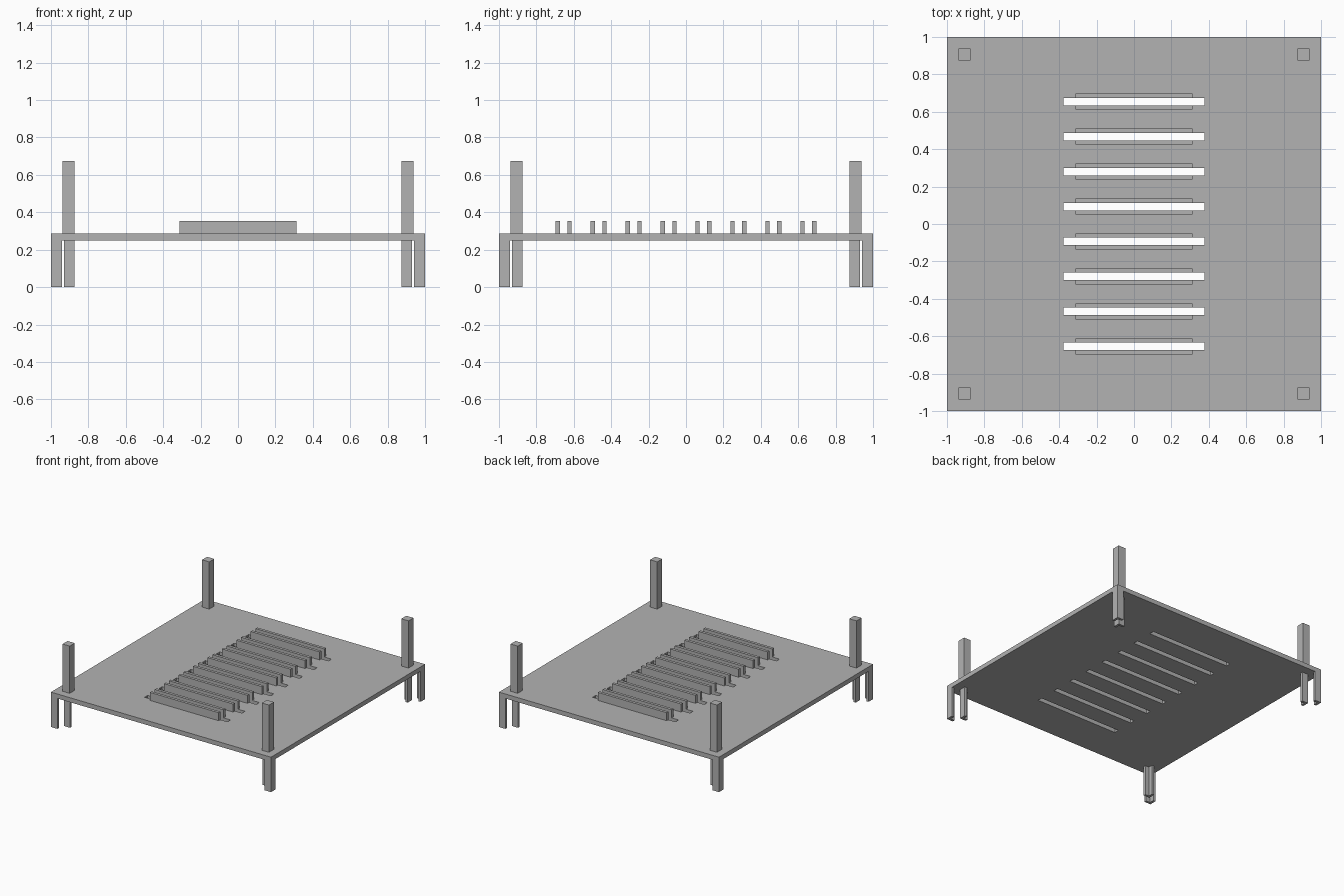
import bpy
import bmesh

if "Cube" in bpy.data.objects:
    bpy.data.objects.remove(bpy.data.objects["Cube"], do_unlink=True)

grey = bpy.data.materials.new("plain_grey")
grey.use_nodes = True
colour = (0.45, 0.45, 0.45, 1)
grey.diffuse_color = colour
grey.node_tree.nodes["Principled BSDF"].inputs["Base Color"].default_value = colour

BOTTOM, TOP = 0.25, 0.287
SLOT_X, SLOT_Y = 0.377, 0.02
slot_centres = [(i - 3.5) * 0.187 for i in range(8)]


def finish(name, bm):
    bmesh.ops.recalc_face_normals(bm, faces=bm.faces)
    mesh = bpy.data.meshes.new(name)
    bm.to_mesh(mesh)
    bm.free()
    mesh.materials.append(grey)
    obj = bpy.data.objects.new(name, mesh)
    bpy.context.collection.objects.link(obj)
    return obj


def extrude_profile(name, points, z0, z1):
    bm = bmesh.new()
    face = bm.faces.new([bm.verts.new((x, y, z0)) for x, y in points])
    result = bmesh.ops.extrude_face_region(bm, geom=[face])
    top = [v for v in result["geom"] if isinstance(v, bmesh.types.BMVert)]
    bmesh.ops.translate(bm, verts=top, vec=(0, 0, z1 - z0))
    return finish(name, bm)


def block(name, x0, x1, y0, y1, z0, z1):
    return extrude_profile(name, [(x0, y0), (x1, y0), (x1, y1), (x0, y1)], z0, z1)


# Square plate with a row of open slots, thickened by a modifier
xs = [-1, -SLOT_X, SLOT_X, 1]
ys = [-1] + [c + s for c in slot_centres for s in (-SLOT_Y, SLOT_Y)] + [1]
bm = bmesh.new()
grid = [[bm.verts.new((x, y, TOP)) for x in xs] for y in ys]
for j in range(len(ys) - 1):
    for i in range(len(xs) - 1):
        if i == 1 and j % 2 == 1:
            continue
        bm.faces.new((grid[j][i], grid[j][i + 1], grid[j + 1][i + 1], grid[j + 1][i]))
plate = finish("slotted_plate", bm)
solid = plate.modifiers.new("thickness", "SOLIDIFY")
solid.thickness = TOP - BOTTOM
solid.offset = -1

# Upright rails along both sides of every slot
for n, c in enumerate(slot_centres):
    for label, s in (("front", -1), ("back", 1)):
        block(f"{label}_rail_{n + 1}", -0.313, 0.313,
              c + s * SLOT_Y, c + s * 0.043, TOP, 0.353)


# Corner posts above, nested angle-section feet below
def angle_foot(name, sx, sy, outer, inner, wall=0.02):
    mid = outer - wall
    profile = [(outer, outer), (inner, outer), (inner, mid),
               (mid, mid), (mid, inner), (outer, inner)]
    extrude_profile(name, [(sx * x, sy * y) for x, y in profile], 0, BOTTOM)


for side, sx in (("right", -1), ("left", 1)):
    for end, sy in (("front", -1), ("back", 1)):
        corner = f"{end}_{side}"
        block(f"{corner}_post", sx * 0.873, sx * 0.938,
              sy * 0.873, sy * 0.938, TOP, 0.675)
        angle_foot(f"{corner}_outer_foot", sx, sy, 1.0, 0.942)
        angle_foot(f"{corner}_inner_foot", sx, sy, 0.93, 0.875)
